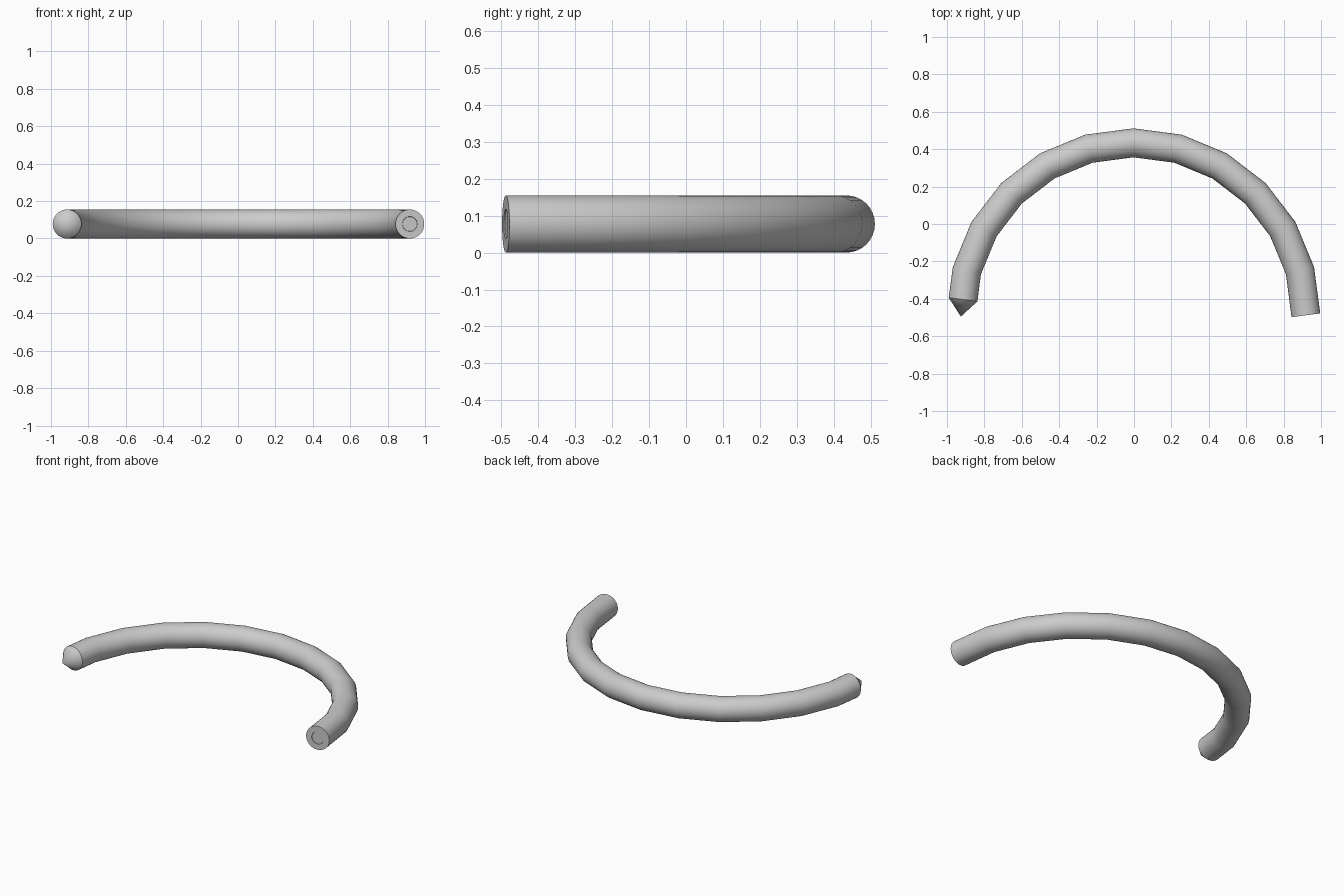
import bpy, bmesh, math
from mathutils import Vector

if "Cube" in bpy.data.objects:
    bpy.data.objects.remove(bpy.data.objects["Cube"])

SIDES = 32          # sides of the round tube
R_ARC = 0.922       # centre line radius
R_TUBE = 0.0775
CENTRE = Vector((-0.003, -0.488, R_TUBE))
bm = bmesh.new()


def arc_point(deg):
    a = math.radians(deg)
    return CENTRE + Vector((math.sin(a), math.cos(a), 0)) * R_ARC


def ring(pos, direction, radius):
    d = direction.normalized()
    side = Vector((d.y, -d.x, 0))
    up = Vector((0, 0, 1))
    verts = []
    for i in range(SIDES):
        t = 2 * math.pi * i / SIDES
        verts.append(bm.verts.new(pos + (side * math.cos(t) + up * math.sin(t)) * radius))
    return verts


def bridge(a, b):
    for i in range(SIDES):
        j = (i + 1) % SIDES
        bm.faces.new((a[i], a[j], b[j], b[i]))


# Centre line: half circle in 15 degree steps, left end cut short for the point
path = [arc_point(d) for d in range(-90, 91, 15)]
first_dir = (path[1] - path[0]).normalized()
last_dir = (path[-1] - path[-2]).normalized()
path[0] = path[0] + first_dir * 0.085
tip_pos = path[0] - first_dir * 0.092

# Tube body
rings = []
for i, p in enumerate(path):
    if i == 0:
        d = first_dir
    elif i == len(path) - 1:
        d = last_dir
    else:
        d = (p - path[i - 1]).normalized() + (path[i + 1] - p).normalized()
    rings.append(ring(p, d, R_TUBE))
for a, b in zip(rings, rings[1:]):
    bridge(a, b)

# Cone point on the left end
tip = bm.verts.new(tip_pos)
for i in range(SIDES):
    bm.faces.new((rings[0][(i + 1) % SIDES], rings[0][i], tip))

# Flat right end with a shallow round dimple
inner = ring(path[-1], last_dir, R_TUBE * 0.52)
floor = ring(path[-1] - last_dir * 0.003, last_dir, R_TUBE * 0.5)
bridge(rings[-1], inner)
bridge(inner, floor)
bm.faces.new(floor)

bmesh.ops.recalc_face_normals(bm, faces=bm.faces)
mesh = bpy.data.meshes.new("curved_rod")
bm.to_mesh(mesh)
bm.free()
rod = bpy.data.objects.new("curved_rod", mesh)
bpy.context.collection.objects.link(rod)
bpy.context.view_layer.objects.active = rod
rod.select_set(True)
bpy.ops.object.shade_smooth_by_angle(angle=math.radians(30))
